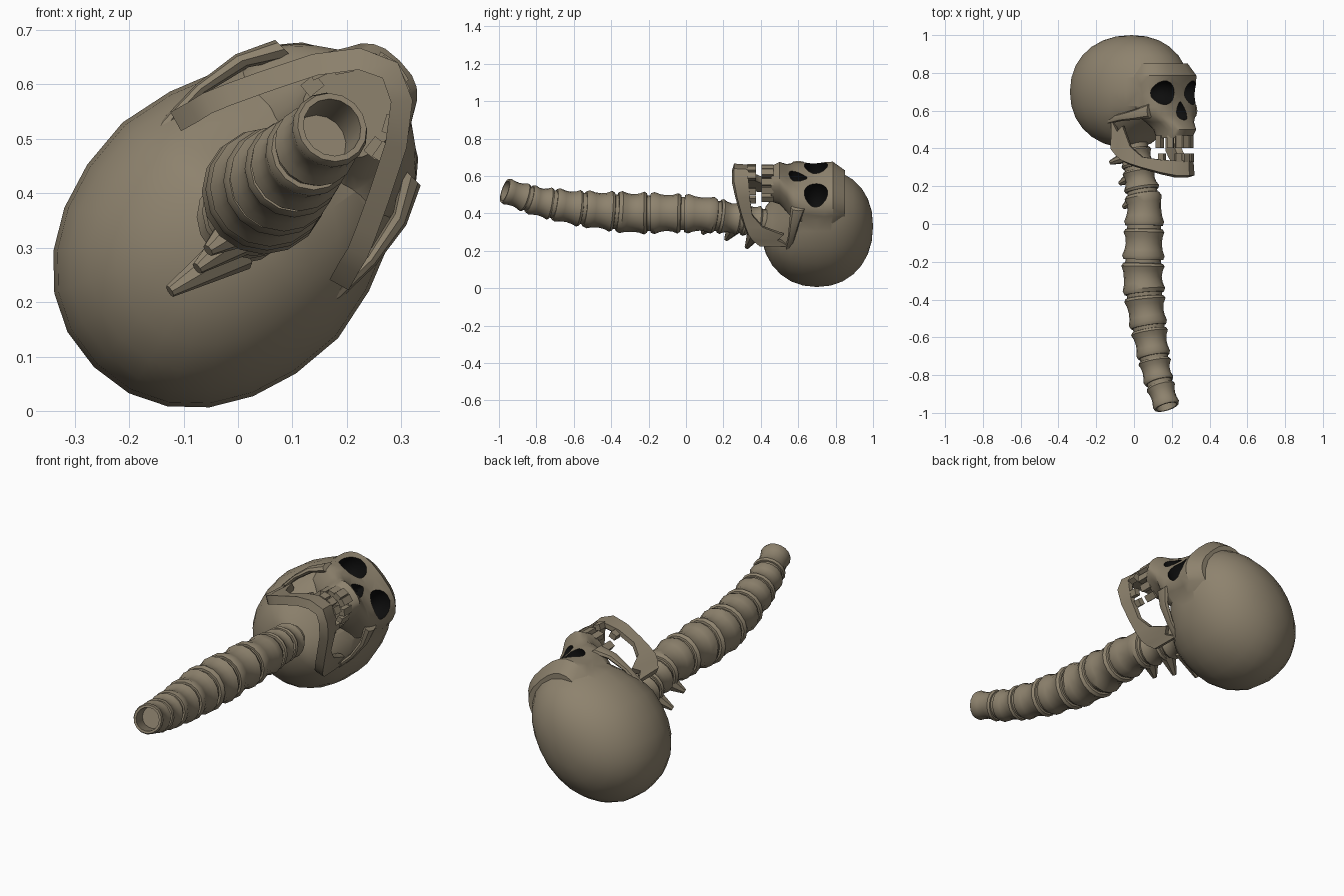
import bpy, bmesh, math
from mathutils import Vector, Matrix

if "Cube" in bpy.data.objects:
    bpy.data.objects.remove(bpy.data.objects["Cube"])


def material(name, rgb):
    m = bpy.data.materials.new(name)
    m.use_nodes = True
    m.diffuse_color = (*rgb, 1)
    m.node_tree.nodes["Principled BSDF"].inputs["Base Color"].default_value = (*rgb, 1)
    return m


BONE = material("aged bone", (0.27, 0.225, 0.155))
DARK = material("dark cavity", (0.004, 0.004, 0.004))

# Head frame: x across, y towards the face, z towards the crown
K = math.sqrt(0.5)
HEAD = Matrix(((-K, K, 0, -0.173), (0, 0, 1, 0), (K, K, 0, 0.173), (0, 0, 0, 1)))


def finish(name, bm, matrix=Matrix(), slot=0, angle=35):
    bmesh.ops.recalc_face_normals(bm, faces=bm.faces)
    for f in bm.faces:
        f.material_index = slot
    me = bpy.data.meshes.new(name)
    bm.to_mesh(me)
    bm.free()
    me.transform(matrix)
    me.materials.append(BONE)
    me.materials.append(DARK)
    ob = bpy.data.objects.new(name, me)
    bpy.context.collection.objects.link(ob)
    smooth(ob, angle)
    return ob


def smooth(ob, angle=35):
    bpy.ops.object.select_all(action="DESELECT")
    ob.select_set(True)
    bpy.context.view_layer.objects.active = ob
    bpy.ops.object.shade_smooth_by_angle(angle=math.radians(angle))


def loft(bm, rings, caps=True):
    rows = [[bm.verts.new(p) for p in ring] for ring in rings]
    n = len(rows[0])
    for a, b in zip(rows, rows[1:]):
        for i in range(n):
            j = (i + 1) % n
            bm.faces.new((a[i], a[j], b[j], b[i]))
    if caps:
        bm.faces.new(rows[0])
        bm.faces.new(rows[-1])


def combine(target, tool, operation):
    mod = target.modifiers.new(operation, "BOOLEAN")
    mod.operation = operation
    mod.solver = "EXACT"
    mod.object = tool
    bpy.context.view_layer.update()
    me = bpy.data.meshes.new_from_object(target.evaluated_get(bpy.context.evaluated_depsgraph_get()))
    target.modifiers.clear()
    target.data = me
    bpy.data.objects.remove(tool)


def spow(v, e):
    return math.copysign(abs(v) ** e, v)


# Cranium: rounded egg, narrower at the forehead and cut back under the face
bm = bmesh.new()
bmesh.ops.create_uvsphere(bm, u_segments=24, v_segments=14, radius=1)
for v in bm.verts:
    x, y, z = (spow(c, 0.93) for c in v.co)
    under = min(max((-z - 0.3) / 0.5, 0), 1)
    front = max(y, 0)
    v.co = (x * 0.28 * (1 - 0.16 * front), 0.225 + 0.355 * (y - 0.5 * front * under), 0.7 + 0.3 * z)
skull = finish("skull", bm, HEAD)

# Face: stacked sections (height, half width, front, back)
sections = [(0.455, 0.085, 0.635, 0.46), (0.50, 0.095, 0.665, 0.44), (0.54, 0.12, 0.63, 0.40),
            (0.575, 0.17, 0.605, 0.36), (0.62, 0.19, 0.595, 0.33), (0.68, 0.19, 0.585, 0.32),
            (0.74, 0.198, 0.592, 0.30), (0.785, 0.195, 0.60, 0.30), (0.85, 0.16, 0.555, 0.30)]
bm = bmesh.new()
rings = []
for h, w, front, back in sections:
    mid = back + (front - back) * 0.45
    ring = []
    for i in range(24):
        t = math.tau * i / 24
        c, s = spow(math.cos(t), 0.75), spow(math.sin(t), 0.75)
        ring.append((w * c, mid + s * ((front - mid) if s > 0 else (mid - back)), h))
    rings.append(ring)
loft(bm, rings)
combine(skull, finish("face", bm, HEAD), "UNION")


# Eye sockets and nose opening
def cavity(x, y, z, rx, ry, rz, tip=0.0):
    bm = bmesh.new()
    bmesh.ops.create_uvsphere(bm, u_segments=14, v_segments=10, radius=1)
    for v in bm.verts:
        pinch = 1 - tip * v.co.z
        v.co = (x + v.co.x * rx * pinch, y + v.co.y * ry, z + v.co.z * rz)
    combine(skull, finish("cavity_cutter", bm, HEAD, 1), "DIFFERENCE")


for side in (-1, 1):
    cavity(side * 0.102, 0.56, 0.695, 0.066, 0.10, 0.064)
cavity(0, 0.61, 0.60, 0.034, 0.065, 0.05, 0.5)
skull.name = "skull"
smooth(skull, 32)

# Cheek arches
for side, label in ((-1, "left"), (1, "right")):
    bm = bmesh.new()
    rings = []
    path = [(0.165, 0.53, 0.60, 0.04), (0.205, 0.46, 0.58, 0.028), (0.222, 0.37, 0.565, 0.02),
            (0.22, 0.28, 0.55, 0.02), (0.205, 0.20, 0.535, 0.018)]
    for x, y, z, r in path:
        rings.append([(side * (x + 0.6 * r * math.cos(t)), y, z + r * math.sin(t))
                      for t in (math.tau * i / 8 for i in range(8))])
    loft(bm, rings)
    finish(label + "_cheek_arch", bm, HEAD)

# Lower jaw: stations from chin to hinge (across, forward, bottom, top)
half = [(0, 0.64, 0.245, 0.335), (0.055, 0.615, 0.245, 0.335), (0.105, 0.55, 0.262, 0.34),
        (0.15, 0.46, 0.288, 0.355), (0.178, 0.40, 0.308, 0.41), (0.195, 0.36, 0.325, 0.52),
        (0.202, 0.33, 0.345, 0.49), (0.212, 0.295, 0.385, 0.55)]
path = [(-x, y, b, t) for x, y, b, t in half[:0:-1]] + half
bm = bmesh.new()
rings = []
for i, (x, y, low, top) in enumerate(path):
    p, q = path[max(i - 1, 0)], path[min(i + 1, len(path) - 1)]
    n = Vector((q[1] - p[1], p[0] - q[0])).normalized() * 0.02
    rings.append([(x + n.x, y + n.y, low), (x + n.x, y + n.y, top - 0.012), (x + n.x * 0.5, y + n.y * 0.5, top),
                  (x - n.x * 0.7, y - n.y * 0.7, top), (x - n.x, y - n.y, low + 0.012)])
loft(bm, rings)
finish("lower_jaw", bm, HEAD)


# Teeth: blocks set round an arch, some missing
def teeth(name, angles, rx, ry, centre, z, height):
    bm = bmesh.new()
    for deg in angles:
        t = math.radians(deg)
        place = Matrix.Translation((rx * math.sin(t), centre + ry * math.cos(t), z))
        size = Matrix.Diagonal((0.034, 0.028, height, 1))
        bmesh.ops.create_cube(bm, size=1, matrix=place @ Matrix.Rotation(-t, 4, "Z") @ size)
    finish(name, bm, HEAD, angle=20)


teeth("upper_teeth", (-84, -62, -40, -12, 12, 33, 55, 84), 0.082, 0.14, 0.505, 0.435, 0.065)
teeth("lower_teeth", (-80, -58, -18, 6, 28, 70), 0.10, 0.14, 0.50, 0.352, 0.045)

# Spine path: (y, x, z, radius)
SPINE = [(-0.965, 0.172, 0.52, 0.069), (-0.8, 0.122, 0.465, 0.08), (-0.6, 0.086, 0.43, 0.094),
         (-0.45, 0.062, 0.415, 0.104), (-0.28, 0.046, 0.402, 0.113), (-0.1, 0.052, 0.402, 0.107),
         (0.1, 0.055, 0.396, 0.099), (0.25, 0.03, 0.375, 0.086), (0.5, -0.01, 0.34, 0.08)]


def station(y):
    for p, q in zip(SPINE, SPINE[1:]):
        if y <= q[0] or q is SPINE[-1]:
            return Vector(p).lerp(Vector(q), (y - p[0]) / (q[0] - p[0]))


def spine_ring(y, scale, shift=0.0):
    y0, x, z, r = station(y)
    a, b = station(y - 0.07), station(y + 0.07)
    along = Vector((b[1] - a[1], b[0] - a[0], b[2] - a[2])).normalized()
    u = along.cross(Vector((0, 0, 1))).normalized()
    w = u.cross(along)
    centre = Vector((x, y0, z)) + along * shift
    return [centre + (u * math.cos(t) + w * math.sin(t)) * r * scale
            for t in (math.tau * i / 16 for i in range(16))]


# Vertebrae with flared rims; the lowest one is hollow at its free end
edges = [-0.968, -0.85, -0.715, -0.555, -0.38, -0.2, -0.02, 0.165, 0.29, 0.40]
for i, (a, b) in enumerate(zip(edges, edges[1:])):
    g, span = (0 if i == 0 else 0.012), b - a
    rings = [spine_ring(a, 0.76, 0.09), spine_ring(a, 0.8)] if i == 0 else [spine_ring(a + g, 0.8)]
    for t, scale in ((0.0, 0.96), (0.12, 1.03), (0.3, 0.93), (0.5, 0.89), (0.7, 0.93), (0.86, 1.03), (0.95, 0.95)):
        rings.append(spine_ring(a + g + (span - g) * t, scale))
    rings.append(spine_ring(b - 0.004, 0.8))
    bm = bmesh.new()
    loft(bm, rings)
    finish("vertebra_%d" % (i + 1), bm, angle=40)

# Soft core joining the vertebrae
bm = bmesh.new()
loft(bm, [spine_ring(-0.86 + 0.08 * i, 0.86) for i in range(17)])
finish("spine_core", bm)

# Rear spurs on the neck: base and tip
spurs = [((0.0, 0.37, 0.30), (-0.125, 0.325, 0.22)), ((0.01, 0.26, 0.33), (-0.075, 0.215, 0.262)),
         ((0.01, 0.13, 0.345), (-0.055, 0.09, 0.295))]
for i, (base, tip) in enumerate(spurs):
    base, tip = Vector(base), Vector(tip)
    way = tip - base
    bm = bmesh.new()
    bmesh.ops.create_cone(bm, cap_ends=True, segments=8, radius1=0.045, radius2=0.012, depth=way.length)
    finish("neck_spur_%d" % (i + 1), bm,
           Matrix.Translation((base + tip) / 2) @ way.to_track_quat("Z", "Y").to_matrix().to_4x4())
